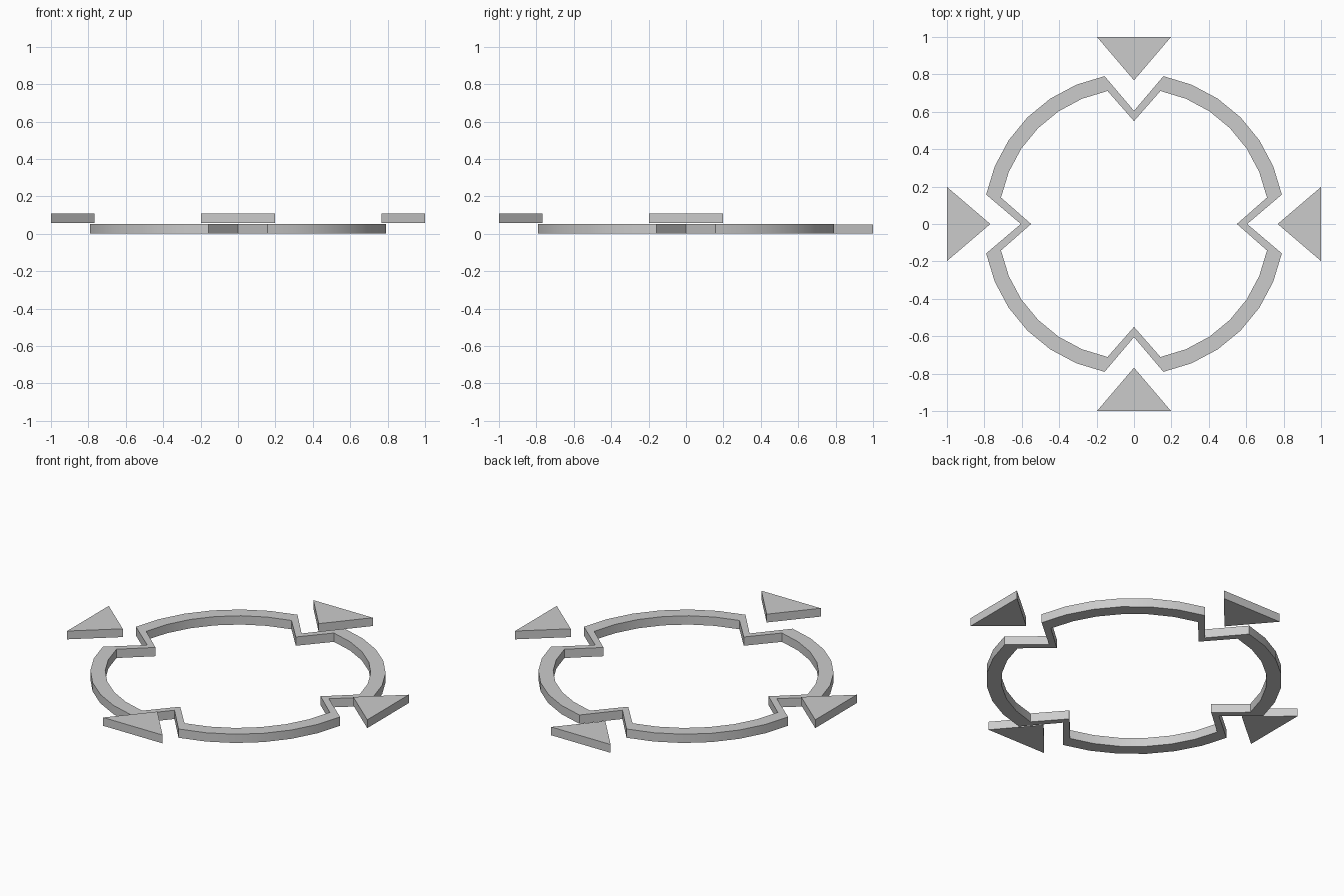
import bpy
from math import sin, cos, pi

if "Cube" in bpy.data.objects:
    bpy.data.objects.remove(bpy.data.objects["Cube"])


def add_object(name, verts, faces):
    mesh = bpy.data.meshes.new(name)
    mesh.from_pydata(verts, [], faces)
    mesh.update()
    obj = bpy.data.objects.new(name, mesh)
    bpy.context.collection.objects.link(obj)
    return obj


def notched_loop(radius, apex):
    # 32-sided circle whose four compass points are pulled inward
    pts = []
    for i in range(32):
        r = apex if i % 8 == 0 else radius
        a = i * pi / 16
        pts.append((r * cos(a), r * sin(a)))
    return pts


# Flat ring with four V notches
outer, inner = notched_loop(0.806, 0.605), notched_loop(0.725, 0.55)
height, n = 0.053, 32
loops = [(outer, 0), (outer, height), (inner, height), (inner, 0)]
verts = [(x, y, z) for pts, z in loops for x, y in pts]
faces = []
for k in range(4):
    a, b = k * n, (k + 1) % 4 * n
    for i in range(n):
        j = (i + 1) % n
        faces.append((a + i, a + j, b + j, b + i))
ring = add_object("notched_ring", verts, faces)
bpy.context.view_layer.objects.active = ring
ring.select_set(True)
bpy.ops.object.shade_smooth_by_angle(angle=pi / 6)


# Triangular pointers aimed at the notches; the back one sits lower
def pointer(name, angle, z0, z1):
    tri = [(0.768, 0), (1.0, -0.198), (1.0, 0.198)]
    c, s = cos(angle), sin(angle)
    verts = [(x * c - y * s, x * s + y * c, z) for z in (z0, z1) for x, y in tri]
    faces = [(2, 1, 0), (3, 4, 5), (0, 1, 4, 3), (1, 2, 5, 4), (2, 0, 3, 5)]
    add_object(name, verts, faces)


for name, quarter, base in (("right", 0, 0.057), ("back", 1, 0.0),
                            ("left", 2, 0.057), ("front", 3, 0.057)):
    pointer(name + "_pointer", quarter * pi / 2, base, base + 0.05)
